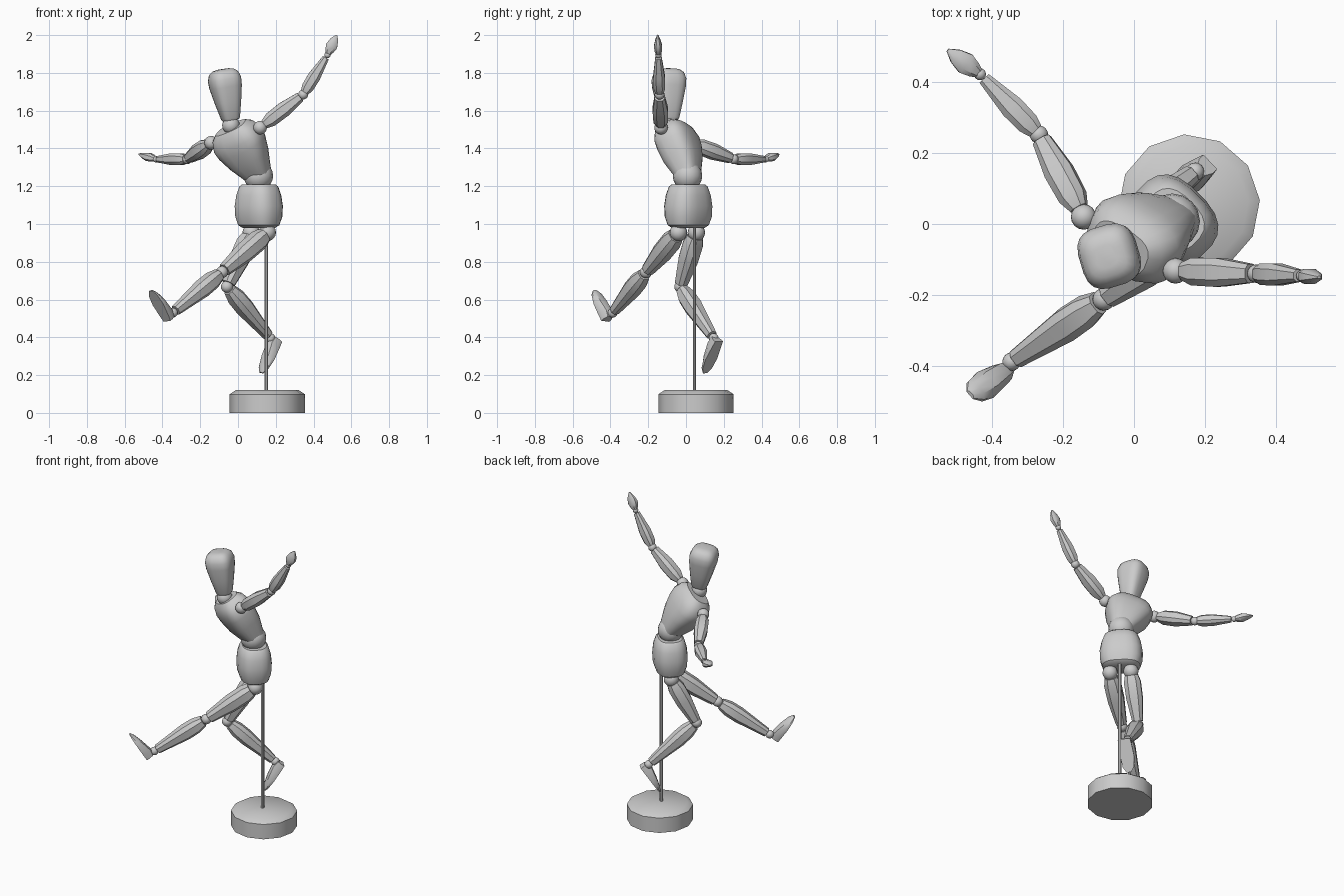
import bpy, math
from mathutils import Vector as V

if "Cube" in bpy.data.objects:
    bpy.data.objects.remove(bpy.data.objects["Cube"])


def mesh(name, rings):
    """Skin closed rings of points and cap both ends."""
    n = len(rings[0])
    verts = [p for r in rings for p in r]
    faces = [(i * n + j, i * n + (j + 1) % n, (i + 1) * n + (j + 1) % n, (i + 1) * n + j)
             for i in range(len(rings) - 1) for j in range(n)]
    faces += [tuple(range(n))[::-1], tuple(range(len(verts) - n, len(verts)))]
    me = bpy.data.meshes.new(name)
    me.from_pydata(verts, [], faces)
    ob = bpy.data.objects.new(name, me)
    bpy.context.collection.objects.link(ob)
    return ob


def frame(a, b, side):
    z = (b - a).normalized()
    x = V(side)
    x = (x - z * x.dot(z)).normalized()
    return x, z.cross(x)


def spow(v, e):
    return math.copysign(abs(v) ** e, v)


def loft(name, a, b, profile, side, n=8, e=0.75, turn=0.5):
    """Rounded-square sections (t, half width, half depth) from a to b."""
    a, b = V(a), V(b)
    x, y = frame(a, b, side)
    rings = []
    for t, rx, ry in profile:
        ring = []
        for k in range(n):
            g = 2 * math.pi * (k + turn) / n
            ring.append(a.lerp(b, t) + x * rx * spow(math.cos(g), e) + y * ry * spow(math.sin(g), e))
        rings.append(ring)
    return mesh(name, rings)


def ball(name, p, r):
    bpy.ops.mesh.primitive_uv_sphere_add(segments=16, ring_count=10, radius=r, location=p)
    bpy.context.object.name = name


def foot(name, heel, toe, side):
    """Flat sole with a domed, tapering upper."""
    a, b = V(heel), V(toe)
    x, y = frame(a, b, side)
    rings = []
    for t, w, h in [(0, .028, .05), (.2, .034, .058), (.55, .042, .042), (.85, .034, .024), (1, .014, .01)]:
        sec = [(-1, 0), (1, 0), (1, .4), (.6, .9), (0, 1), (-.6, .9), (-1, .4)]
        rings.append([a.lerp(b, t) + x * w * u + y * h * v for u, v in sec])
    mesh(name, rings)


UP = (1, 0, 0)

# stand
c = math.radians(4) / (2 * math.pi) * 12
loft("base", (.155, .053, 0), (.155, .053, .12),
     [(0, .2, .2), (.82, .2, .2), (1, .168, .168)], UP, 12, 1, c)
loft("rod", (.15, .045, .11), (.15, .045, 1.05), [(0, .01, .01), (1, .01, .01)], UP, 8, 1)

# trunk
lat = (.7, -.7, 0)
loft("pelvis", (.11, .012, .98), (.11, .012, 1.21),
     [(0, .095, .065), (.06, .115, .085), (.25, .128, .1), (.5, .13, .104),
      (.75, .12, .098), (.95, .103, .085), (1, .09, .072)], lat, 20, .75)
ball("waist_ball", (.108, .008, 1.255), .078)
loft("chest", (.113, .012, 1.255), (-.04, -.067, 1.51),
     [(0, .068, .06), (.1, .08, .07), (.35, .112, .093), (.6, .138, .1),
      (.75, .143, .1), (.92, .122, .086), (1, .092, .062)], (.26, -.15, .085), 20, .7)
ball("neck_ball", (-.037, -.088, 1.522), .047)
loft("head", (-.038, -.086, 1.55), (-.08, -.092, 1.82),
     [(0, .042, .042), (.04, .048, .048), (.35, .066, .068), (.65, .081, .085),
      (.8, .083, .088), (.92, .073, .077), (.98, .054, .056), (1, .03, .032)], (1, .3, 0), 20, .65)

# limb profiles
UPPER_ARM = [(.1, .026, .026), (.24, .041, .041), (.55, .043, .043), (.93, .028, .028)]
FOREARM = [(.06, .024, .024), (.18, .034, .032), (.45, .036, .033), (.93, .019, .018)]
THIGH = [(.08, .042, .042), (.2, .053, .053), (.5, .052, .052), (.94, .034, .034)]
SHIN = [(.06, .033, .033), (.2, .047, .046), (.4, .049, .047), (.94, .028, .027)]
HAND = [(0, .012, .012), (.2, .024, .02), (.45, .033, .023), (.75, .023, .014), (1, .005, .004)]

# arms: shoulder, elbow, wrist, fingertip, width direction
arms = {
    "left": [(.117, -.132, 1.51), (.345, -.14, 1.685), (.474, -.146, 1.895), (.522, -.15, 2.0), (.9, 0, -.4)],
    "right": [(-.142, .02, 1.43), (-.268, .252, 1.343), (-.434, .422, 1.343), (-.525, .49, 1.37), (.61, .79, 0)],
}
for s, (sh, el, wr, tip, side) in arms.items():
    ball(s + "_shoulder_ball", sh, .036)
    loft(s + "_upper_arm", sh, el, UPPER_ARM, side)
    ball(s + "_elbow_ball", el, .026)
    loft(s + "_forearm", el, wr, FOREARM, side)
    ball(s + "_wrist_ball", wr, .017)
    loft(s + "_hand", wr, tip, HAND, side)

# legs: hip, knee, ankle, heel, toe
legs = {
    "left": [(.155, -.04, .955), (-.085, -.212, .745), (-.345, -.388, .53), (-.375, -.428, .485), (-.463, -.483, .645)],
    "right": [(.07, .055, .955), (-.058, -.03, .668), (.172, .147, .395), (.215, .175, .378), (.125, .102, .21)],
}
for s, (hip, kn, an, heel, toe) in legs.items():
    ball(s + "_hip_ball", hip, .046)
    loft(s + "_thigh", hip, kn, THIGH, lat)
    ball(s + "_knee_ball", kn, .032)
    loft(s + "_shin", kn, an, SHIN, lat)
    ball(s + "_ankle_ball", an, .026)
    foot(s + "_foot", heel, toe, lat)

# shading
bpy.ops.object.select_all(action='SELECT')
bpy.context.view_layer.objects.active = bpy.data.objects["pelvis"]
bpy.ops.object.shade_smooth_by_angle(angle=math.radians(35))
